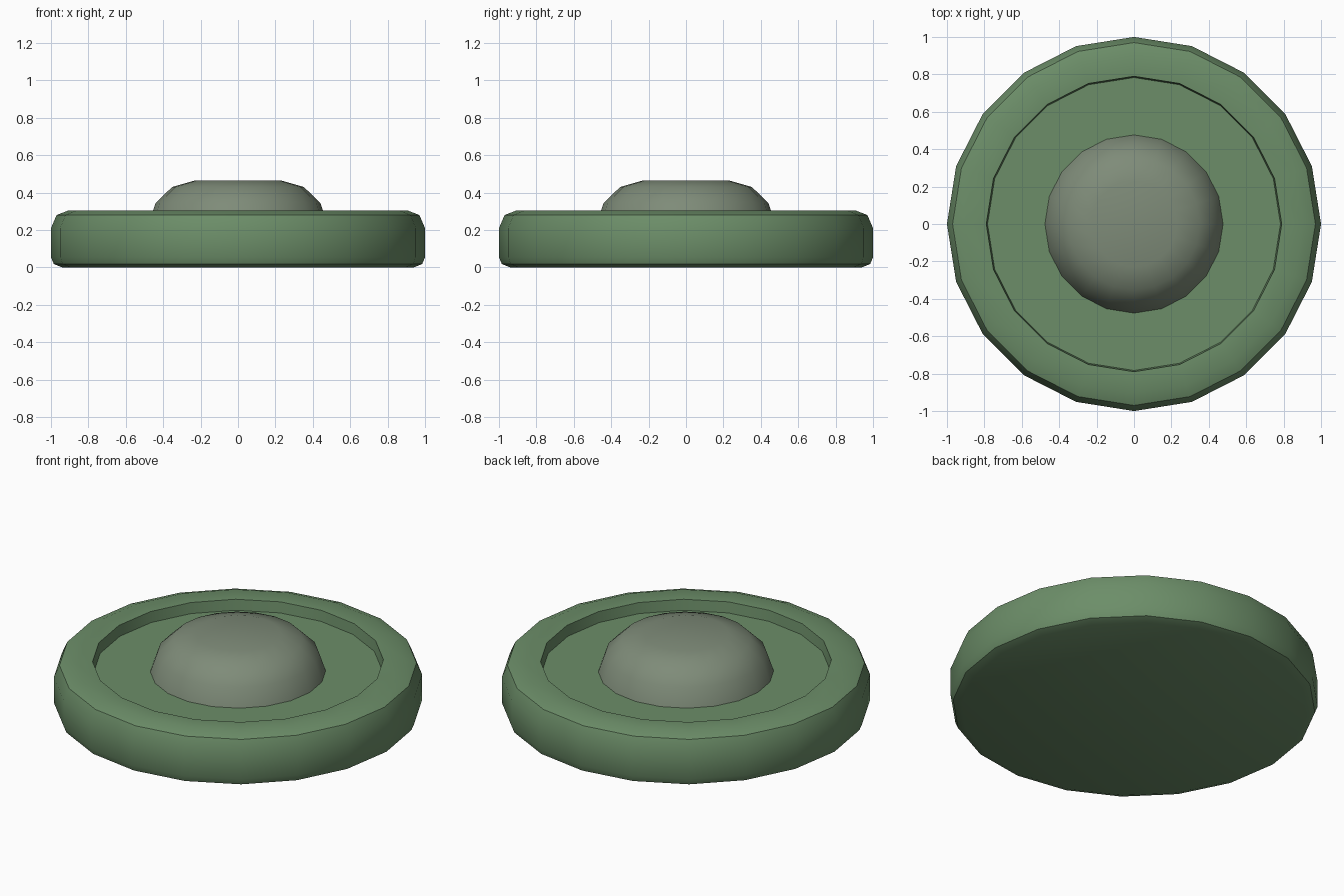
import bpy, bmesh
from math import cos, sin, pi, radians

if "Cube" in bpy.data.objects:
    bpy.data.objects.remove(bpy.data.objects["Cube"])

SIDES = 20


def material(name, rgb):
    mat = bpy.data.materials.new(name)
    mat.diffuse_color = (*rgb, 1)
    mat.use_nodes = True
    mat.node_tree.nodes["Principled BSDF"].inputs["Base Color"].default_value = mat.diffuse_color
    return mat


def lathe(name, profile, mat=None):
    """Spin an (r, z) profile listed bottom to top; cap both ends."""
    bm = bmesh.new()
    rings = [[bm.verts.new((r * cos(2 * pi * i / SIDES), r * sin(2 * pi * i / SIDES), z))
              for i in range(SIDES)] for r, z in profile]
    for a, b in zip(rings, rings[1:]):
        for i in range(SIDES):
            j = (i + 1) % SIDES
            bm.faces.new((a[i], a[j], b[j], b[i]))
    bm.faces.new(rings[0][::-1])
    bm.faces.new(rings[-1])
    mesh = bpy.data.meshes.new(name)
    bm.to_mesh(mesh)
    bm.free()
    obj = bpy.data.objects.new(name, mesh)
    bpy.context.collection.objects.link(obj)
    if mat:
        mesh.materials.append(mat)
    bpy.ops.object.select_all(action='DESELECT')
    obj.select_set(True)
    bpy.context.view_layer.objects.active = obj
    bpy.ops.object.shade_smooth_by_angle(angle=radians(30))
    return obj


# Round body with bevelled rim and a shallow recess
lathe("body", [(0.94, 0), (0.985, 0.018), (1.0, 0.055), (1.0, 0.21), (0.97, 0.28),
               (0.905, 0.305), (0.79, 0.30), (0.783, 0.237)],
      material("green", (0.15, 0.27, 0.14)))

# Domed button sitting in the recess
lathe("button", [(0.478, 0.232), (0.44, 0.345), (0.352, 0.43), (0.23, 0.465)],
      material("grey_green", (0.21, 0.26, 0.19)))
